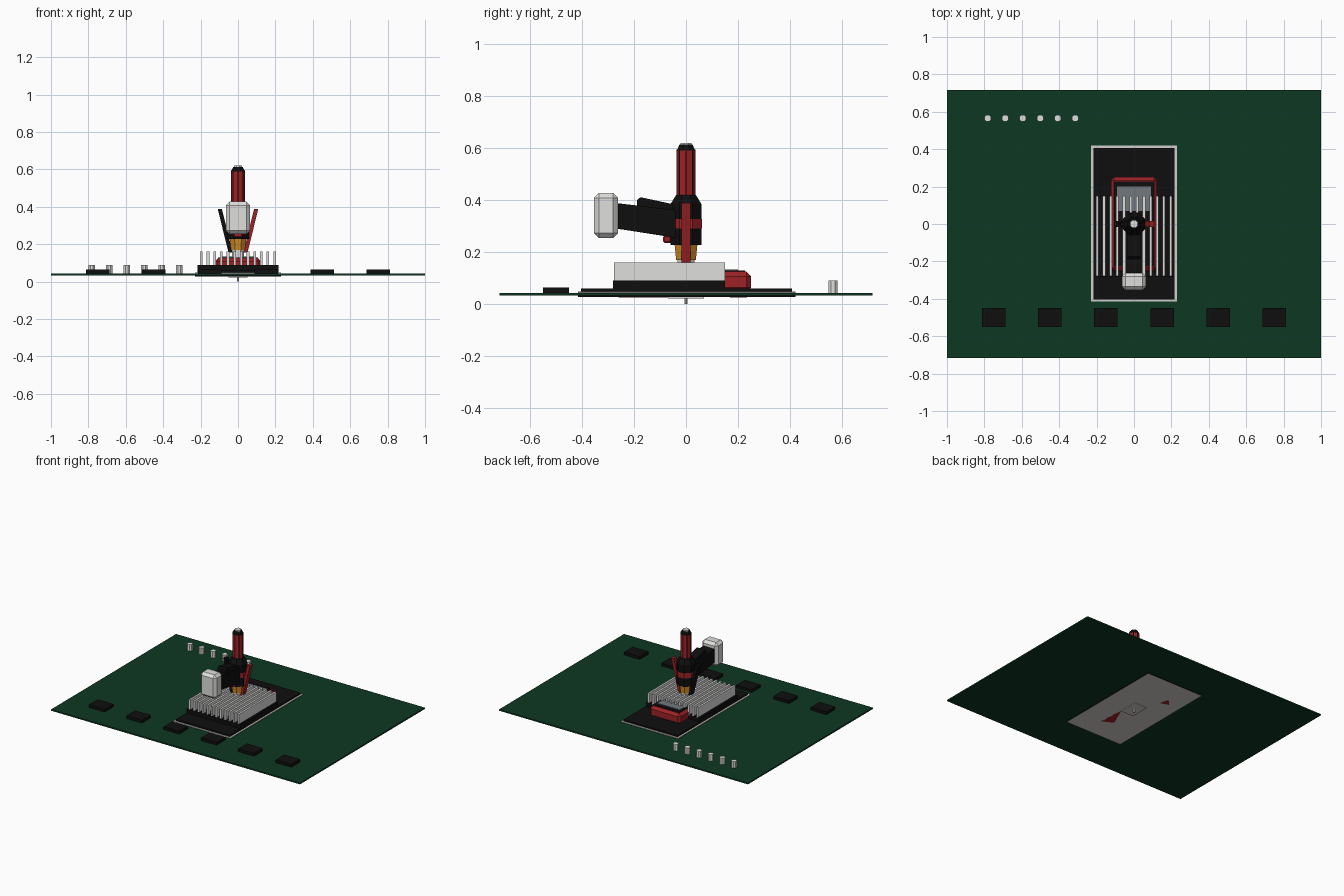
import bpy
import bmesh
from math import pi, cos
from mathutils import Vector, Matrix

cube = bpy.data.objects.get("Cube")
if cube:
    bpy.data.objects.remove(cube)


def material(name, r, g, b):
    """Matt flat colour without a sheen."""
    m = bpy.data.materials.new(name)
    m.use_nodes = True
    m.diffuse_color = (r, g, b, 1)
    m.roughness = 1
    m.specular_intensity = 0
    bsdf = m.node_tree.nodes["Principled BSDF"]
    bsdf.inputs["Base Color"].default_value = (r, g, b, 1)
    bsdf.inputs["Roughness"].default_value = 1
    bsdf.inputs["Specular IOR Level"].default_value = 0
    return m


GREEN = material("board green", 0.004, 0.04, 0.016)
BLACK = material("black", 0.0045, 0.0045, 0.0045)
LIGHT = material("light grey", 0.74, 0.74, 0.73)
TRIM = material("trim grey", 0.65, 0.64, 0.62)
STEEL = material("steel grey", 0.17, 0.19, 0.21)
RED = material("red", 0.34, 0.016, 0.02)
AMBER = material("amber", 0.66, 0.27, 0.02)


def finish(name, bm, *mats):
    bmesh.ops.recalc_face_normals(bm, faces=bm.faces)
    mesh = bpy.data.meshes.new(name)
    bm.to_mesh(mesh)
    bm.free()
    for m in mats:
        mesh.materials.append(m)
    obj = bpy.data.objects.new(name, mesh)
    bpy.context.scene.collection.objects.link(obj)
    return obj


def box(name, mat, x, y, z, bevel=0):
    """Box spanning the given (low, high) ranges."""
    bm = bmesh.new()
    bmesh.ops.create_cube(bm, size=1)
    for v in bm.verts:
        v.co = [r[0] + (c + 0.5) * (r[1] - r[0]) for c, r in zip(v.co, (x, y, z))]
    if bevel:
        bmesh.ops.bevel(bm, geom=bm.edges[:], offset=bevel, segments=1, affect='EDGES')
    return finish(name, bm, mat)


def drum(name, mat, z, r, sides=8, at=(0, 0), panels=None):
    """Tapered prism with flats facing the axes; panels insets the side faces."""
    bm = bmesh.new()
    k = 1 / cos(pi / sides)
    turn = 0 if panels else pi / sides
    bmesh.ops.create_cone(bm, cap_ends=True, segments=sides, radius1=r[0] * k,
                          radius2=r[1] * k, depth=z[1] - z[0],
                          matrix=Matrix.Translation((*at, sum(z) / 2)) @ Matrix.Rotation(turn, 4, 'Z'))
    if panels:
        bm.normal_update()
        walls = [f for f in bm.faces if abs(f.normal.z) < 0.5]
        bmesh.ops.inset_individual(bm, faces=walls, thickness=0.004)
        for f in walls:
            f.material_index = 1
        return finish(name, bm, mat, panels)
    return finish(name, bm, mat)


def extrude_outline(name, mat, points, depth):
    """Extrude a flat outline of 3D points by a vector."""
    bm = bmesh.new()
    face = bm.faces.new([bm.verts.new(p) for p in points])
    ext = bmesh.ops.extrude_face_region(bm, geom=[face])
    bmesh.ops.translate(bm, vec=depth,
                        verts=[v for v in ext["geom"] if isinstance(v, bmesh.types.BMVert)])
    return finish(name, bm, mat)


def side_profile(name, mat, points, half):
    """Extrude a (y, z) outline across the width."""
    return extrude_outline(name, mat, [(-half, y, z) for y, z in points], (2 * half, 0, 0))


def strut(name, mat, start, end, width, depth):
    """Rectangular bar between two points, leaning in x only."""
    a, b = Vector(start), Vector(end)
    bm = bmesh.new()
    bmesh.ops.create_cube(bm, size=1)
    for v in bm.verts:
        p = a.lerp(b, v.co.z + 0.5)
        v.co = p + Vector((v.co.x * width, v.co.y * depth, 0))
    return finish(name, bm, mat)


# Circuit board
box("circuit_board", GREEN, (-1, 1), (-0.717, 0.717), (0.033, 0.043))
for i in range(6):
    x = -0.75 + 0.3 * i
    box(f"chip_{i + 1}", BLACK, (x - 0.063, x + 0.063), (-0.55, -0.45), (0.043, 0.064))
    drum(f"capacitor_{i + 1}", LIGHT, (0.043, 0.09), (0.018, 0.018),
         at=(-0.782 + 0.0936 * i, 0.565))

# Socket tray with dark edges, passing through the board
tray = box("tray", TRIM, (-0.23, 0.23), (-0.415, 0.42), (0.027, 0.044))
tray.data.materials.append(BLACK)
for p in tray.data.polygons:
    p.material_index = int(abs(p.normal.z) < 0.5)
box("tray_rim", TRIM, (-0.23, 0.23), (-0.415, 0.42), (0.044, 0.049))
box("tray_pad", BLACK, (-0.217, 0.217), (-0.403, 0.407), (0.04, 0.06))
box("underside_pad", TRIM, (-0.05, 0.05), (-0.07, 0.07), (0.022, 0.03))
drum("underside_pin", LIGHT, (0, 0.03), (0.006, 0.006))

# Red slivers of the housing on the underside
for name, corners in (("front", ((0.06, -0.26), (0.05, -0.07), (-0.015, -0.22))),
                      ("back", ((-0.08, 0.17), (-0.1, 0.235), (-0.14, 0.19)))):
    extrude_outline(f"underside_{name}_sliver", RED, [(x, y, 0.0262) for x, y in corners],
                    (0, 0, 0.002))

# Heat sink
box("heat_sink_base", BLACK, (-0.217, 0.217), (-0.28, 0.15), (0.055, 0.09))
for i in range(12):
    x = -0.196 + 0.0356 * i
    box(f"heat_sink_fin_{i + 1}", LIGHT, (x - 0.007, x + 0.007), (-0.277, 0.15), (0.085, 0.16))

# Red housing running beneath the fins
box("housing", RED, (-0.124, 0.124), (-0.25, 0.25), (0.045, 0.125), bevel=0.018)
box("housing_lid", BLACK, (-0.106, 0.106), (-0.226, 0.226), (0.11, 0.13))
box("housing_plate", STEEL, (-0.09, 0.09), (0.07, 0.2), (0.12, 0.134))

# Central tower, bottom to top
drum("tower_stem", LIGHT, (0.125, 0.18), (0.03, 0.034))
drum("tower_collar", AMBER, (0.17, 0.232), (0.038, 0.044))
drum("tower_body", BLACK, (0.228, 0.385), (0.059, 0.059))
drum("tower_band", RED, (0.29, 0.328), (0.061, 0.061))
drum("tower_shoulder", BLACK, (0.385, 0.42), (0.059, 0.038))
drum("tower_column", BLACK, (0.41, 0.595), (0.034, 0.034), panels=RED)
drum("tower_cap", BLACK, (0.59, 0.613), (0.036, 0.025))
drum("tower_tip", LIGHT, (0.605, 0.62), (0.022, 0.02))

# Leaning side struts
for side, mat, name in ((-1, BLACK, "right_strut"), (1, RED, "left_strut")):
    strut(name, mat, (side * 0.04, 0, 0.155), (side * 0.097, 0, 0.388), 0.022, 0.034)

# Forward arm and head
side_profile("arm", BLACK, [(-0.265, 0.29), (-0.04, 0.255), (-0.04, 0.362), (-0.265, 0.388)], 0.045)
side_profile("arm_cover", BLACK, [(-0.188, 0.33), (-0.03, 0.3), (-0.03, 0.38), (-0.175, 0.411),
                                  (-0.188, 0.4)], 0.034)
box("arm_latch", RED, (-0.025, 0.025), (-0.088, -0.055), (0.235, 0.264), bevel=0.006)
box("head", LIGHT, (-0.064, 0.064), (-0.354, -0.261), (0.254, 0.427), bevel=0.019)
